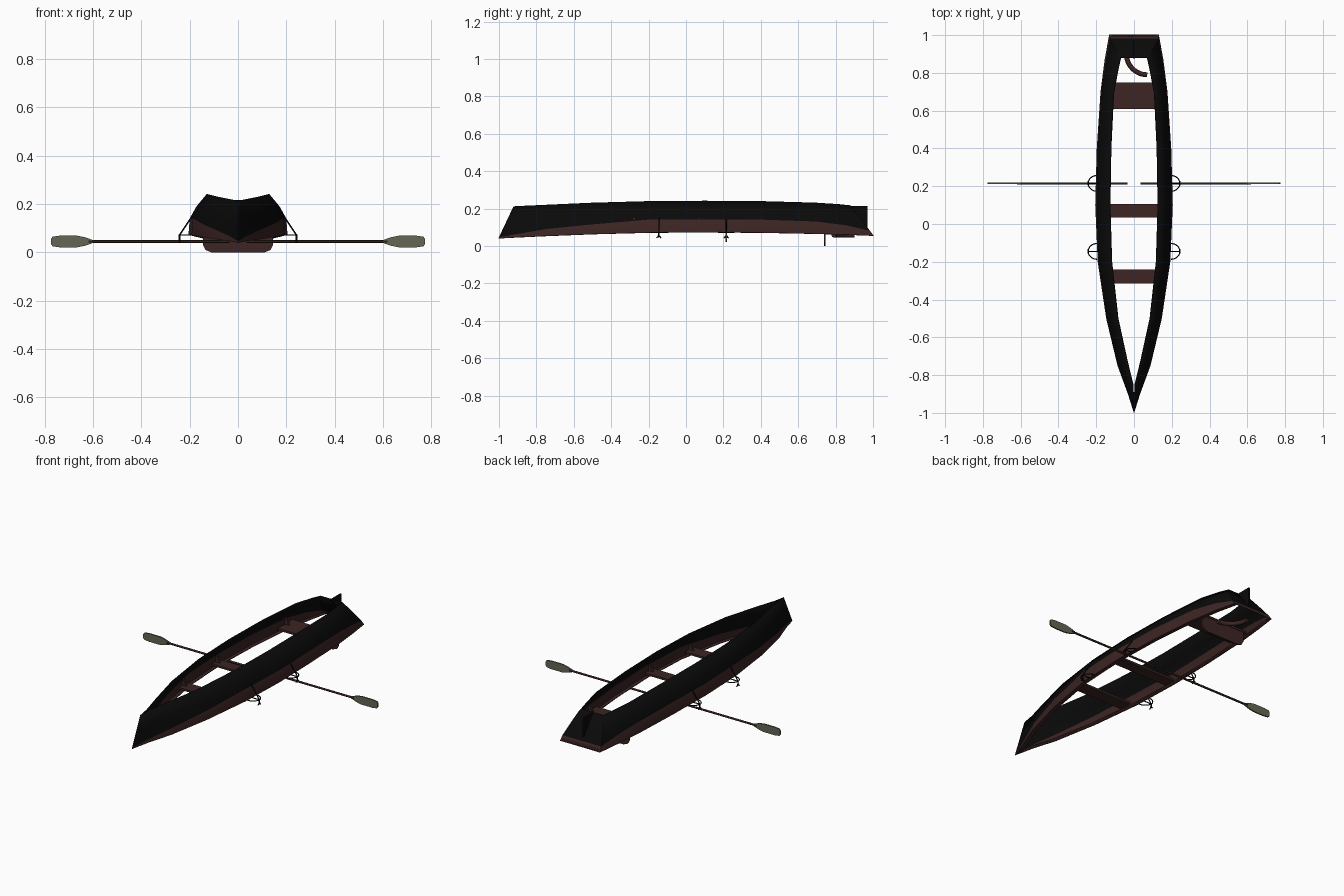
import bpy, bmesh, math
from mathutils import Vector

cube = bpy.data.objects.get("Cube")
if cube:
    bpy.data.objects.remove(cube, do_unlink=True)


def material(name, rgb):
    m = bpy.data.materials.new(name)
    m.use_nodes = True
    m.diffuse_color = (*rgb, 1)
    bsdf = m.node_tree.nodes["Principled BSDF"]
    bsdf.inputs["Base Color"].default_value = (*rgb, 1)
    bsdf.inputs["Roughness"].default_value = 0.8
    return m


BLACK = material("black paint", (0.003, 0.003, 0.003))
BROWN = material("dark brown wood", (0.045, 0.018, 0.017))
SHAFT = material("oar shaft brown", (0.03, 0.014, 0.011))
BLADE = material("olive grey", (0.13, 0.13, 0.09))


def finish(name, bm, *mats, smooth=True):
    mesh = bpy.data.meshes.new(name)
    bm.to_mesh(mesh)
    bm.free()
    for m in mats:
        mesh.materials.append(m)
    ob = bpy.data.objects.new(name, mesh)
    bpy.context.collection.objects.link(ob)
    if smooth:
        bpy.ops.object.select_all(action="DESELECT")
        ob.select_set(True)
        bpy.context.view_layer.objects.active = ob
        bpy.ops.object.shade_smooth_by_angle(angle=math.radians(35))
    return ob


def prism(name, outline, axis, at, thick, mat):
    """Extrude a flat outline along one axis, centred on a position."""
    bm = bmesh.new()
    def ring(d):
        pts = []
        for a, b in outline:
            p = [a, b]
            p.insert(axis, at + d)
            pts.append(bm.verts.new(p))
        return pts
    lo, hi = ring(-thick / 2), ring(thick / 2)
    bm.faces.new(lo)
    bm.faces.new(hi[::-1])
    for i in range(len(lo)):
        j = (i + 1) % len(lo)
        bm.faces.new((lo[i], hi[i], hi[j], lo[j]))
    bmesh.ops.recalc_face_normals(bm, faces=bm.faces)
    return finish(name, bm, mat, smooth=False)


def rod(name, points, radius, mat):
    curve = bpy.data.curves.new(name, "CURVE")
    curve.dimensions = "3D"
    curve.bevel_depth = radius
    curve.bevel_resolution = 2
    curve.use_fill_caps = True
    spline = curve.splines.new("POLY")
    spline.points.add(len(points) - 1)
    for p, co in zip(spline.points, points):
        p.co = (*co, 1)
    curve.materials.append(mat)
    ob = bpy.data.objects.new(name, curve)
    bpy.context.collection.objects.link(ob)
    return ob


# Upturned hull: y, rim half width, rim z, top half width, top z, paint line z
STATIONS = [
    (-1, 0, .04, 0, .21, .045),
    (-.9, .03, .048, .006, .215, .065),
    (-.75, .085, .055, .035, .22, .09),
    (-.5, .145, .065, .085, .23, .115),
    (-.2, .19, .073, .118, .238, .14),
    (.1, .203, .075, .127, .24, .14),
    (.4, .195, .073, .122, .238, .14),
    (.7, .175, .067, .108, .23, .13),
    (.87, .153, .062, .085, .222, .11),
    (1, .13, .055, .07, .215, .08),
]


def section(s):
    y, wr, zr, wt, zt, zp = s
    lean = .08 * max(0, -2 * y - 1) ** 2 - .12 * max(0, (y - .6) / .4) ** 2
    zm = (zp + zt) / 2
    wm = wr * .55 + wt * .45
    pts = [(max(wr - .02, 0), zr), (wr, zr), (wr * .97, zp), (wm, zm), (wt, zt)]
    return [Vector((x, y + lean * (z - zr) / (zt - zr), z)) for x, z in pts]


bm = bmesh.new()
left = [[bm.verts.new(p) for p in section(s)] for s in STATIONS]
right = [[bm.verts.new((-v.co.x, v.co.y, v.co.z)) for v in row] for row in left]
strips = list(zip(left, left[1:])) + [(left[-1], right[-1])] + list(zip(right[::-1], right[-2::-1]))
for a, b in strips:
    for k in range(4):
        f = bm.faces.new((a[k], b[k], b[k + 1], a[k + 1]))
        f.material_index = 1 if k < 2 else 0
bmesh.ops.remove_doubles(bm, verts=bm.verts, dist=.0001)
bmesh.ops.dissolve_degenerate(bm, edges=bm.edges, dist=.0001)
bmesh.ops.recalc_face_normals(bm, faces=bm.faces)
hull = finish("hull", bm, BLACK, BROWN)
shell = hull.modifiers.new("wall thickness", "SOLIDIFY")
shell.thickness = .006
shell.offset = 0

# Stern fin standing on the sloping transom
prism("stern_fin", [(.875, .215), (.97, .215), (.97, .085)], 0, 0, .01, BLACK)

# Seats and the hanging backrest
for name, y0, y1, w in (("bow_seat", -.315, -.24, .172),
                        ("middle_seat", .035, .105, .195),
                        ("stern_seat", .61, .75, .165)):
    prism(name, [(-w, y0), (w, y0), (w, y1), (-w, y1)], 2, .095, .012, BROWN)
    for side in (-1, 1):
        x = side * w
        prism(name + "_knee", [(x, .09), (x, .15), (x - side * .035, .09)],
              1, (y0 + y1) / 2, .012, BROWN)
prism("backrest", [(-.145, .09), (-.145, .03), (-.135, .01), (-.11, 0),
                   (.11, 0), (.135, .01), (.145, .03), (.145, .09)], 1, .742, .01, BROWN)

# Curved stern piece
arc = [(.07 + .11 * math.cos(a), .9 + .11 * math.sin(a), .058)
       for a in [math.pi * (1 + i / 24) for i in range(13)]]
rod("stern_arc", arc, .013, BROWN)

# Oars, and a pair of outriggers on each side
for s, side in ((1, "left"), (-1, "right")):
    rod(side + "_oar_shaft", [(s * .035, .215, .045), (s * .62, .215, .045)], .006, SHAFT)
    half = [(.6, .006), (.635, .018), (.665, .024), (.74, .024), (.768, .02), (.775, .01)]
    outline = [(s * x, .045 + h) for x, h in half] + [(s * x, .045 - h) for x, h in half[::-1]]
    prism(side + "_oar_blade", outline, 1, .215, .008, BLADE)
    for y in (-.145, .215):
        bow = [(s * (.195 + .048 * math.sin(a)), y - .042 * math.cos(a), .072)
               for a in [math.pi * i / 10 for i in range(11)]]
        rod(side + "_outrigger_loop", bow, .003, BLACK)
        rod(side + "_outrigger_brace", [(s * .19, y, .15), (s * .242, y, .072)], .003, BLACK)
        rod(side + "_outrigger_strut", [(s * .19, y, .072), (s * .242, y, .072)], .003, BLACK)
        rod(side + "_oarlock_pin", [(s * .242, y, .075), (s * .242, y, .045)], .004, BLACK)
        for d in (-.012, .012):
            rod(side + "_oarlock_horn", [(s * .242, y, .058), (s * .242, y + d, .042)], .003, BLACK)
